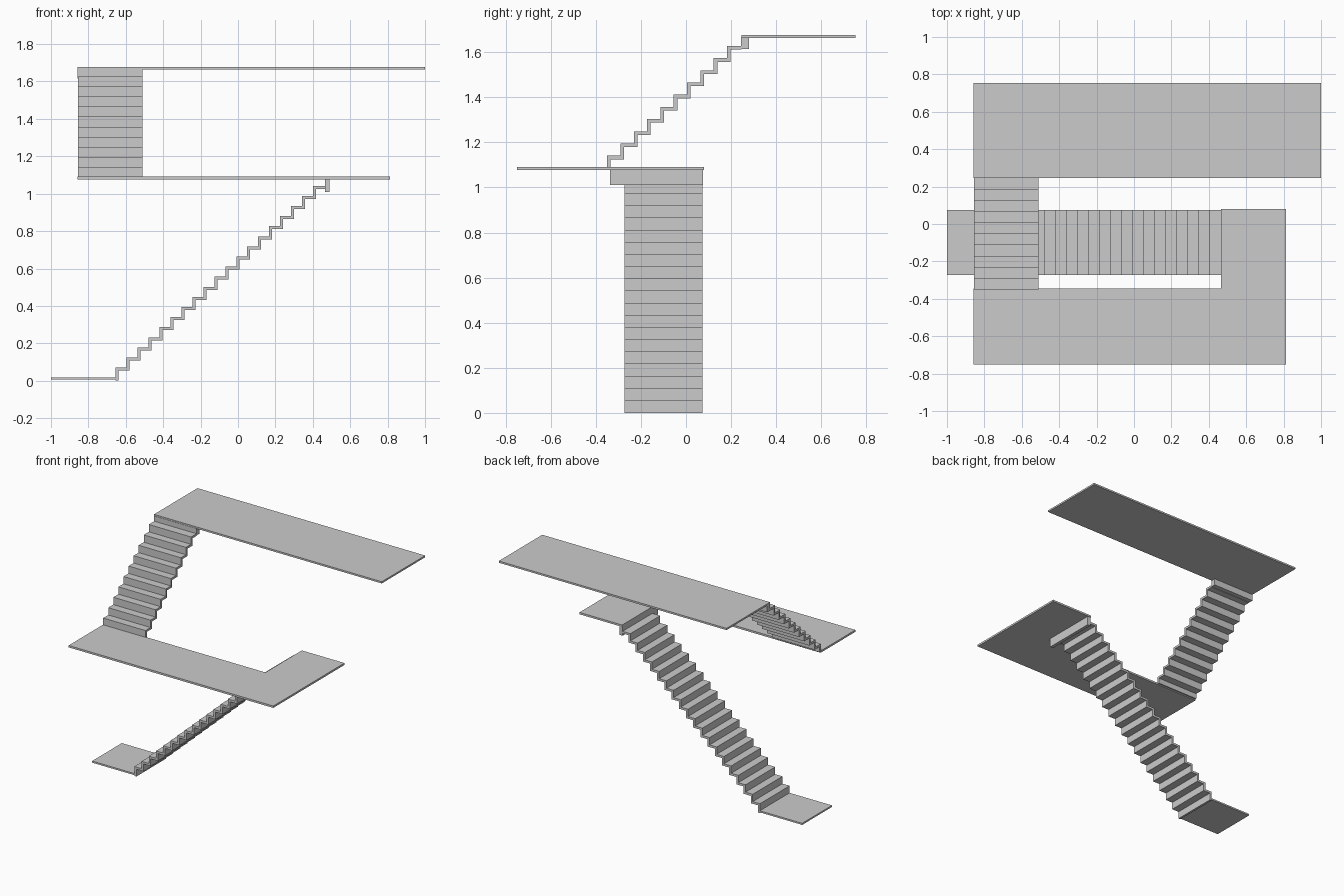
import bpy
import bmesh
from mathutils import Vector

if "Cube" in bpy.data.objects:
    bpy.data.objects.remove(bpy.data.objects["Cube"])


def prism(name, points, depth):
    """Closed outline of 3D points, extruded along depth."""
    bm = bmesh.new()
    face = bm.faces.new([bm.verts.new(p) for p in points])
    ext = bmesh.ops.extrude_face_region(bm, geom=[face])
    moved = [v for v in ext["geom"] if isinstance(v, bmesh.types.BMVert)]
    bmesh.ops.translate(bm, verts=moved, vec=Vector(depth))
    bmesh.ops.recalc_face_normals(bm, faces=bm.faces)
    mesh = bpy.data.meshes.new(name)
    bm.to_mesh(mesh)
    bm.free()
    ob = bpy.data.objects.new(name, mesh)
    bpy.context.collection.objects.link(ob)
    return ob


def slab(name, outline, z0, z1):
    return prism(name, [(x, y, z0) for x, y in outline], (0, 0, z1 - z0))


def box(name, x0, x1, y0, y1, z0, z1):
    return slab(name, [(x0, y0), (x1, y0), (x1, y1), (x0, y1)], z0, z1)


def stair_profile(start, end, run, base, first, rise, count, t):
    """Folded-plate outline: (distance, height) pairs, up the top and back below."""
    top, under = [(start, base)], []
    under.append((start + t, base))
    for i in range(count):
        u, z = start + i * run, first + i * rise
        nxt = end if i == count - 1 else u + run
        top += [(u, z), (nxt, z)]
        under += [(u + t, z - t), (nxt if i == count - 1 else nxt + t, z - t)]
    return top + under[::-1]


T = 0.016

# Lower flight, climbing along +x
lower = stair_profile(-0.655, 0.468, 0.0587, 0.0, 0.070, 0.054, 19, T)
prism("lower_flight", [(u, -0.272, z) for u, z in lower], (0, 0.346, 0))
box("bottom_landing", -1.0, -0.65, -0.272, 0.074, 0.006, 0.018)

# Middle L-shaped landing and the beam carrying the lower flight
slab("middle_landing", [(-0.857, -0.75), (0.813, -0.75), (0.813, 0.08),
                        (0.465, 0.08), (0.465, -0.345), (-0.857, -0.345)],
     1.077, 1.091)
box("middle_beam", 0.465, 0.49, -0.338, 0.075, 1.01, 1.078)

# Upper flight, climbing along +y
upper = stair_profile(-0.35, 0.247, 0.0591, 1.085, 1.141, 0.0541, 10, T)
prism("upper_flight", [(-0.855, u, z) for u, z in upper], (0.345, 0, 0))

# Top landing and its beam
box("top_landing", -0.858, 1.0, 0.247, 0.753, 1.664, 1.677)
box("top_beam", -0.858, -0.51, 0.245, 0.28, 1.615, 1.666)
